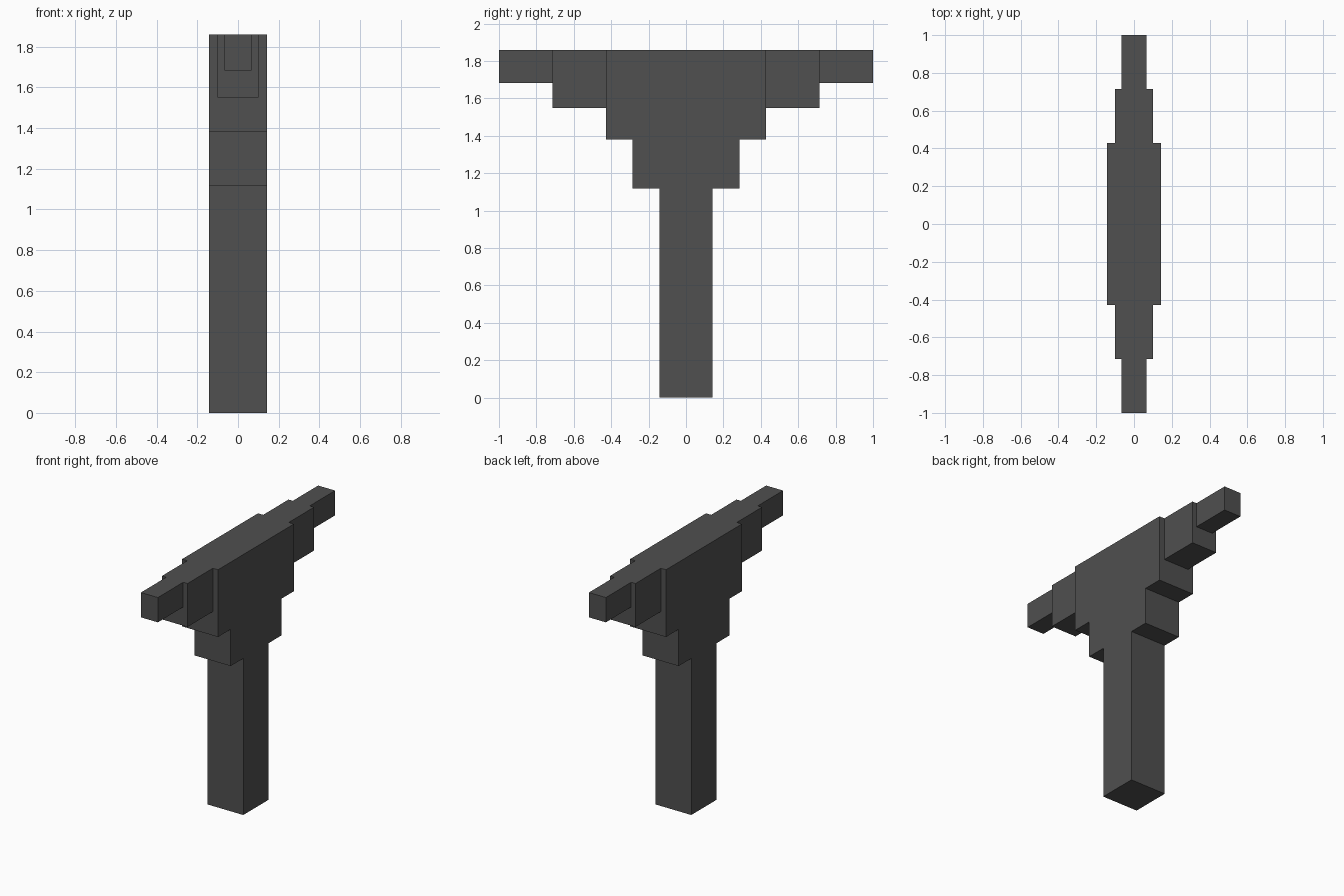
import bpy, bmesh

if "Cube" in bpy.data.objects:
    bpy.data.objects.remove(bpy.data.objects["Cube"])

TOP = 1.86

dark = bpy.data.materials.new("dark_grey")
dark.diffuse_color = (0.08, 0.08, 0.08, 1)
dark.use_nodes = True
dark.node_tree.nodes["Principled BSDF"].inputs["Base Color"].default_value = dark.diffuse_color


def add_object(name, bm):
    bmesh.ops.recalc_face_normals(bm, faces=bm.faces)
    mesh = bpy.data.meshes.new(name)
    bm.to_mesh(mesh)
    bm.free()
    mesh.materials.append(dark)
    obj = bpy.data.objects.new(name, mesh)
    bpy.context.collection.objects.link(obj)
    return obj


def extruded_profile(name, profile, half_width):
    """Extrude a closed (y, z) outline along x, centred on x = 0."""
    bm = bmesh.new()
    face = bm.faces.new([bm.verts.new((-half_width, y, z)) for y, z in profile])
    out = bmesh.ops.extrude_face_region(bm, geom=[face])
    verts = [v for v in out["geom"] if isinstance(v, bmesh.types.BMVert)]
    bmesh.ops.translate(bm, verts=verts, vec=(2 * half_width, 0, 0))
    return add_object(name, bm)


# Column with stepped capital: one silhouette mirrored across y = 0
right_side = [(0.143, 0), (0.143, 1.118), (0.286, 1.118),
              (0.286, 1.38), (0.428, 1.38), (0.428, TOP)]
left_side = [(-y, z) for y, z in reversed(right_side)]
extruded_profile("stepped_column", right_side + left_side, 0.142)

# Stepped arms on both sides: inner y, outer y, bottom z, half width
steps = {"inner_arm": (0.428, 0.714, 1.55, 0.101),
         "arm_tip": (0.714, 1.0, 1.683, 0.067)}
for side, label in ((-1, "front"), (1, "back")):
    for part, (y0, y1, z0, half_width) in steps.items():
        outline = [(side * y0, z0), (side * y1, z0), (side * y1, TOP), (side * y0, TOP)]
        extruded_profile(f"{label}_{part}", outline, half_width)
